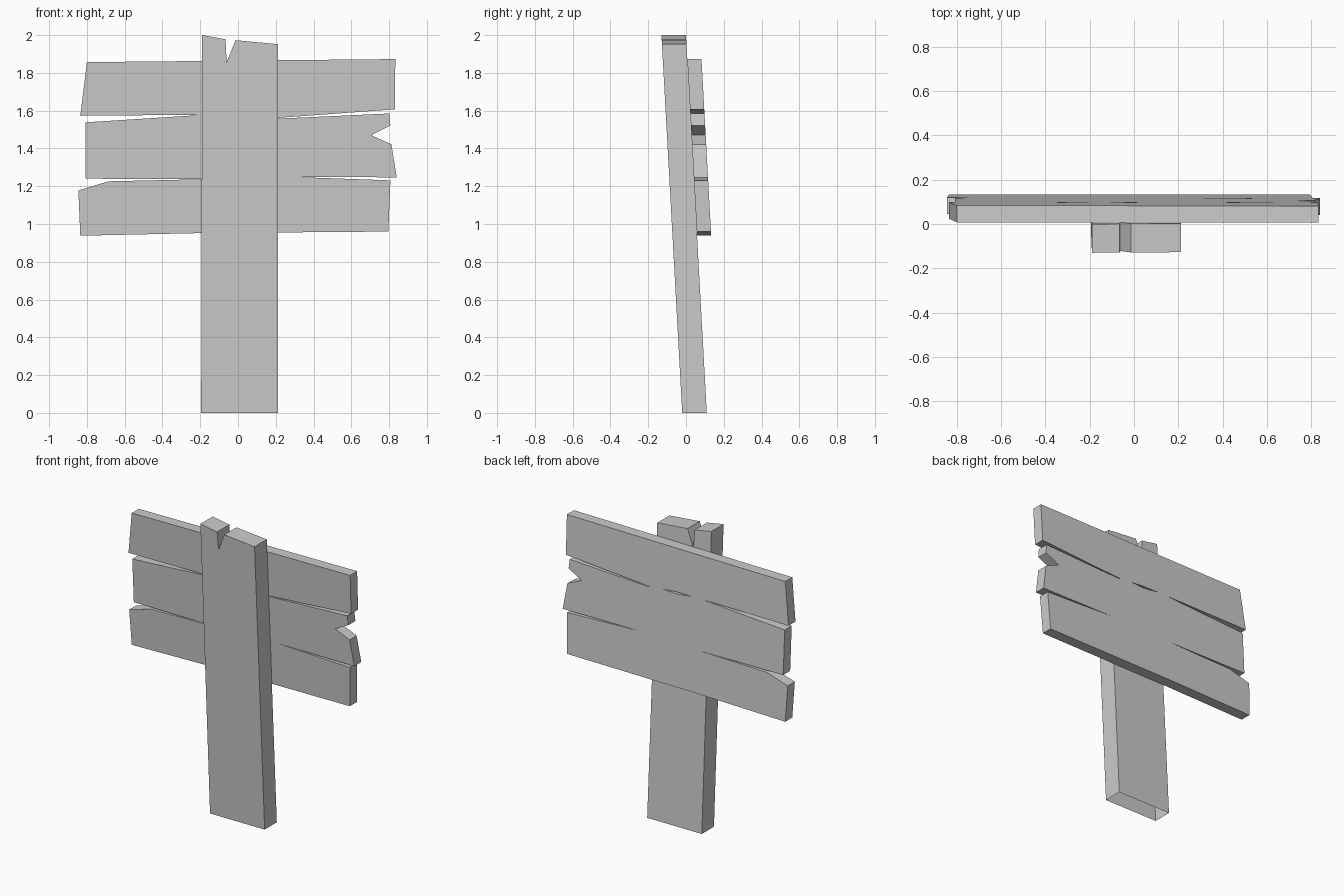
import bpy, bmesh

if "Cube" in bpy.data.objects:
    bpy.data.objects.remove(bpy.data.objects["Cube"])

LEAN = -0.055  # y shift per unit of height


def plank(name, outline, y0, thick, open_bottom=False):
    """Extrude an (x, z) outline along y, leaning backwards with height."""
    bm = bmesh.new()
    front = bm.faces.new([bm.verts.new((x, y0 + LEAN * z, z)) for x, z in outline])
    new = bmesh.ops.extrude_face_region(bm, geom=[front], use_keep_orig=True)["geom"]
    moved = [g for g in new if isinstance(g, bmesh.types.BMVert)]
    bmesh.ops.translate(bm, verts=moved, vec=(0, thick, 0))
    bmesh.ops.recalc_face_normals(bm, faces=bm.faces[:])
    if open_bottom:
        low = [f for f in bm.faces if all(abs(v.co.z) < 1e-4 for v in f.verts)]
        bmesh.ops.delete(bm, geom=low, context='FACES_ONLY')
    mesh = bpy.data.meshes.new(name)
    bm.to_mesh(mesh)
    bm.free()
    obj = bpy.data.objects.new(name, mesh)
    bpy.context.collection.objects.link(obj)
    return obj


# Upright post with a split top, open underneath
plank("post", [(-0.195, 0), (0.213, 0), (0.213, 1.952), (-0.013, 1.973),
               (-0.06, 1.857), (-0.066, 1.978), (-0.19, 2.0)],
      -0.02, 0.13, open_bottom=True)

# Three rough boards fixed to the back of the post
boards = {
    "top_board": [(-0.835, 1.573), (-0.23, 1.578), (0, 1.578), (0.215, 1.562),
                  (0.83, 1.607), (0.833, 1.873), (-0.80, 1.857)],
    "middle_board": [(-0.808, 1.24), (-0.19, 1.237), (0.215, 1.25), (0.84, 1.247),
                     (0.812, 1.422), (0.706, 1.47), (0.807, 1.522), (0.80, 1.585),
                     (0.215, 1.558), (0.15, 1.572), (0, 1.565), (-0.15, 1.582),
                     (-0.23, 1.575), (-0.808, 1.538)],
    "bottom_board": [(-0.835, 0.938), (-0.19, 0.952), (0.796, 0.96), (0.807, 1.231),
                     (0.215, 1.252), (-0.19, 1.237), (-0.685, 1.226), (-0.845, 1.178)],
}
for name, outline in boards.items():
    plank(name, outline, 0.11, 0.075)
